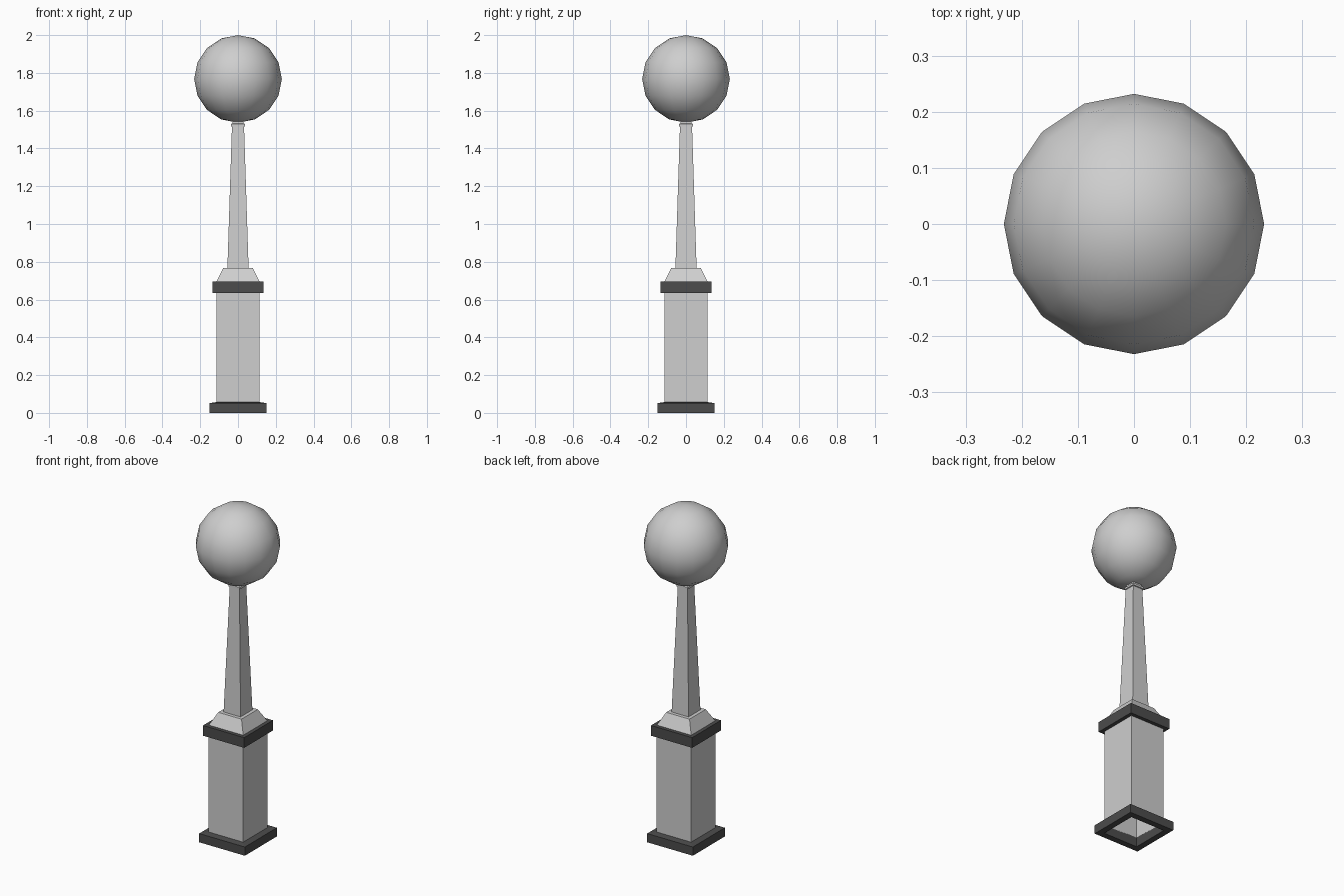
import bpy, bmesh, math

if "Cube" in bpy.data.objects:
    bpy.data.objects.remove(bpy.data.objects["Cube"])


def material(name, v):
    m = bpy.data.materials.new(name)
    m.diffuse_color = (v, v, v, 1)
    m.use_nodes = True
    m.node_tree.nodes["Principled BSDF"].inputs["Base Color"].default_value = m.diffuse_color
    return m


light = material("light_grey", 0.62)
dark = material("dark_grey", 0.072)


def square_loft(name, profile, mat, ring=False, cap=False):
    """Sweep a (half width, z) profile around a square plan."""
    bm = bmesh.new()
    loops = [[bm.verts.new((sx * h, sy * h, z))
              for sx, sy in ((-1, -1), (1, -1), (1, 1), (-1, 1))]
             for h, z in profile]
    pairs = list(zip(loops, loops[1:]))
    if ring:
        pairs.append((loops[-1], loops[0]))
    for a, b in pairs:
        for i in range(4):
            j = (i + 1) % 4
            bm.faces.new((a[i], a[j], b[j], b[i]))
    if cap:
        bm.faces.new(loops[-1])
    me = bpy.data.meshes.new(name)
    bm.to_mesh(me)
    bm.free()
    me.materials.append(mat)
    ob = bpy.data.objects.new(name, me)
    bpy.context.collection.objects.link(ob)
    return ob


# Pedestal: open-bottomed hollow shaft with dark frames at both ends
square_loft("base_frame", [(0.114, 0), (0.151, 0), (0.151, 0.052), (0.114, 0.057)],
            dark, ring=True)
square_loft("pedestal_shaft", [(0.114, 0.052), (0.114, 0.64)], light)
square_loft("pedestal_cap", [(0.112, 0.635), (0.136, 0.635), (0.136, 0.696), (0.112, 0.696)],
            dark, ring=True)

# Sloped plinth and tapering post
square_loft("sloped_plinth", [(0.114, 0.696), (0.077, 0.768)], light, cap=True)
square_loft("tapered_post", [(0.056, 0.768), (0.032, 1.517)], light)

# Small collar beneath the globe
square_loft("globe_collar", [(0.032, 1.515), (0.037, 1.517), (0.037, 1.529),
                             (0.029, 1.533), (0.029, 1.545)], light, cap=True)

# Globe
bpy.ops.mesh.primitive_uv_sphere_add(segments=16, ring_count=8, radius=0.232,
                                     location=(0, 0, 1.768))
globe = bpy.context.object
globe.name = "globe"
globe.data.materials.append(light)
bpy.ops.object.shade_smooth_by_angle(angle=math.radians(40))
